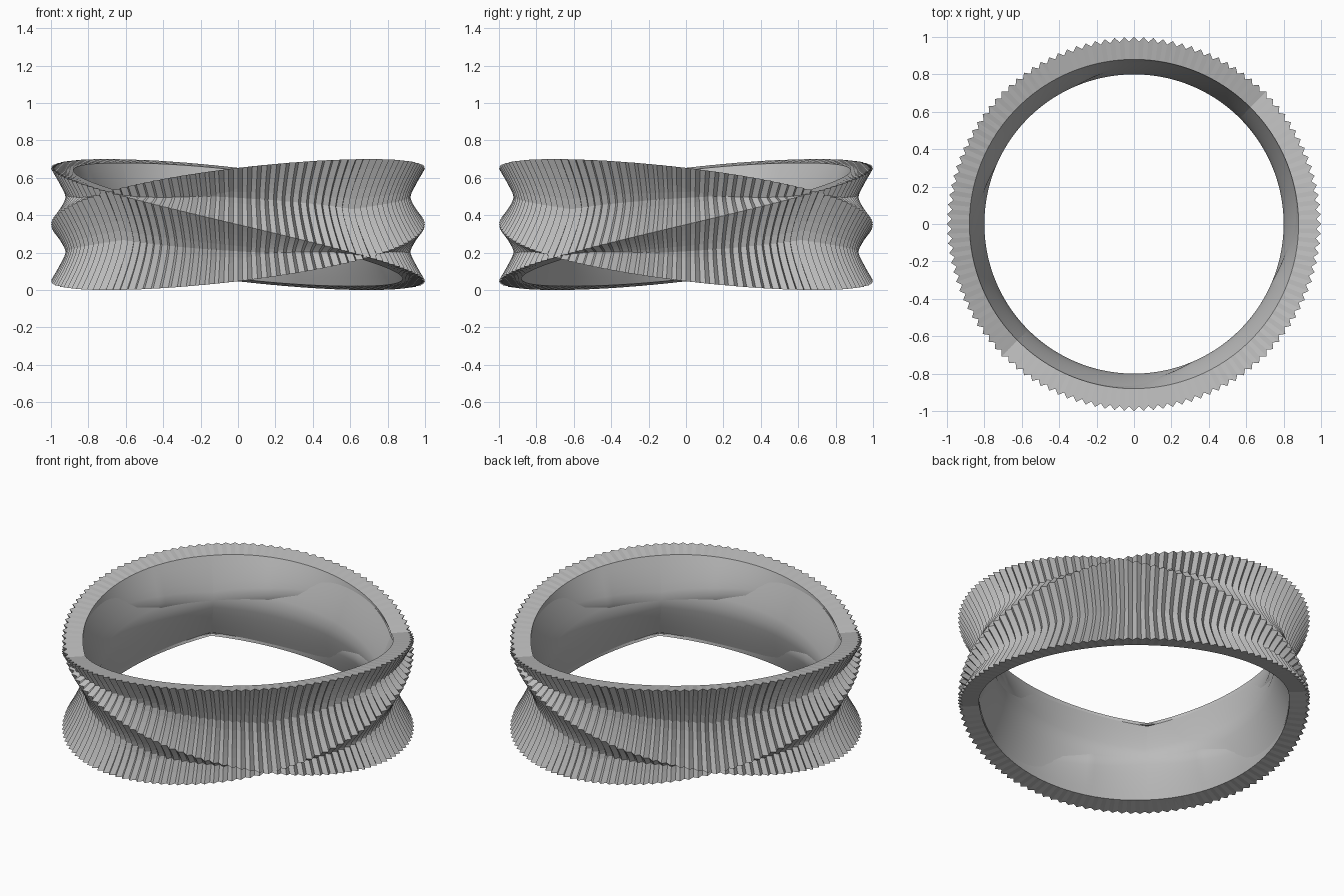
import bpy, bmesh
from math import sin, cos, radians, pi

cube = bpy.data.objects.get("Cube")
if cube:
    bpy.data.objects.remove(cube, do_unlink=True)

grey = bpy.data.materials.new("mid_grey")
grey.use_nodes = True
colour = (0.5, 0.5, 0.5, 1)
grey.diffuse_color = colour
grey.node_tree.nodes["Principled BSDF"].inputs["Base Color"].default_value = colour

TEETH = 120                 # flutes in each lap
STEPS = TEETH * 2           # a crest and a groove per flute
LAPS = 3                    # the strip closes after three laps
HALF = 0.35                 # half the height of the ring
SPAN = [i / 5 for i in range(-5, 6)]


def profile(rim, waist, power, z_a, z_mid, z_b, inset=0.0):
    """Radius and height across the strip, pinched in at its waist."""
    points = []
    for u in SPAN:
        end = z_a if u < 0 else z_b
        z = z_mid + (end - z_mid) * abs(u) * (1 - inset)
        points.append((waist + (rim - waist) * abs(u) ** power, z))
    return points


def section(step):
    """Closed cross-section of the strip: fluted outside, smooth inside."""
    theta = 2 * pi * step / STEPS
    turn = (theta - radians(45)) * 2 / 3
    mid = turn + radians(60)
    z_a = HALF + HALF * cos(turn)
    z_b = HALF + HALF * cos(turn + radians(120))
    z_mid = HALF + 0.165 * cos(mid)
    outer_waist = 0.90 + 0.04 * cos(2 * mid)
    inner_waist = 0.80 + 0.09 * max(0, cos(2 * mid))
    groove = 0.025 if step % 2 else 0
    outer = [(r - groove, z) for r, z in
             profile(1, outer_waist, 1.3, z_a, z_mid, z_b)]
    inner = profile(0.88, inner_waist, 1.3, z_a, z_mid, z_b, 0.08)
    return [(r * sin(theta), -r * cos(theta), z)
            for r, z in outer + inner[::-1]]


# One strip wound three times, its edges weaving over each other
bm = bmesh.new()
rows = [[bm.verts.new(p) for p in section(s)] for s in range(STEPS * LAPS)]
count = len(rows[0])
for s, row in enumerate(rows):
    after = rows[(s + 1) % len(rows)]
    for i in range(count):
        j = (i + 1) % count
        face = bm.faces.new((row[i], after[i], after[j], row[j]))
        face.smooth = len(SPAN) <= i < count - 1   # inner wall only
bmesh.ops.recalc_face_normals(bm, faces=bm.faces)

mesh = bpy.data.meshes.new("woven_ring")
bm.to_mesh(mesh)
bm.free()
mesh.materials.append(grey)
ring = bpy.data.objects.new("woven_ring", mesh)
bpy.context.collection.objects.link(ring)
